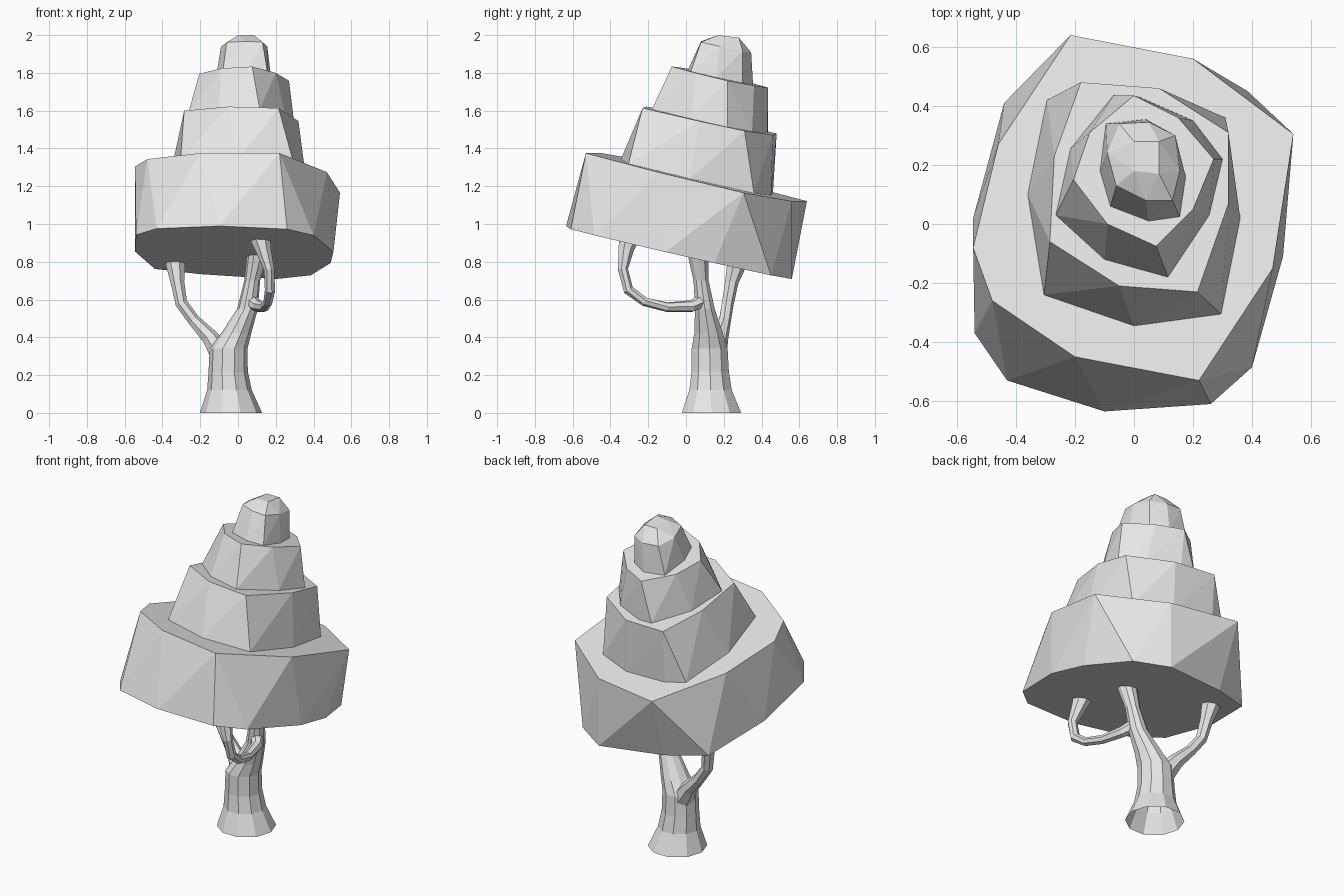
import bpy
import bmesh
import math
from mathutils import Vector

default_cube = bpy.data.objects.get("Cube")
if default_cube:
    bpy.data.objects.remove(default_cube, do_unlink=True)

# One pale grey for the whole tree
grey = bpy.data.materials.new("pale_grey")
grey.use_nodes = True
grey.diffuse_color = (0.8, 0.8, 0.8, 1)
grey.node_tree.nodes["Principled BSDF"].inputs["Base Color"].default_value = grey.diffuse_color


def finish(bm, name):
    """Turn the bmesh into a flat shaded object."""
    bmesh.ops.recalc_face_normals(bm, faces=bm.faces)
    mesh = bpy.data.meshes.new(name)
    bm.to_mesh(mesh)
    bm.free()
    mesh.materials.append(grey)
    tree_part = bpy.data.objects.new(name, mesh)
    bpy.context.collection.objects.link(tree_part)
    return tree_part


def on_plane(outline, plane):
    """Lift a flat outline onto a tilted plane (height, x slope, y slope)."""
    height, slope_x, slope_y = plane
    return [Vector((x, y, height + slope_x * x + slope_y * y)) for x, y in outline]


def faceted_tier(name, *rings):
    """Wrap (outline, plane) rings in one faceted convex solid."""
    bm = bmesh.new()
    for outline, plane in rings:
        for point in on_plane(outline, plane):
            bm.verts.new(point)
    hull = bmesh.ops.convex_hull(bm, input=bm.verts)
    loose = {v for v in hull["geom_interior"] if isinstance(v, bmesh.types.BMVert)}
    bmesh.ops.delete(bm, geom=list(loose), context="VERTS")
    bmesh.ops.dissolve_limit(bm, angle_limit=math.radians(1),
                             verts=bm.verts, edges=bm.edges)
    return finish(bm, name)


def tapered_limb(name, path, sides, level=False):
    """Sweep a polygon along (x, y, z, radius) points; the start stays open."""
    bm = bmesh.new()
    points = [Vector(p[:3]) for p in path]
    rings = []
    for i, point in enumerate(points):
        before, after = points[max(i - 1, 0)], points[min(i + 1, len(points) - 1)]
        along = Vector((0, 0, 1)) if level else (after - before).normalized()
        # A fixed reference keeps neighbouring rings from twisting
        reference = Vector((1, 0, 0)) if level else Vector((0.8, 0.6, 0))
        across = (reference - along * reference.dot(along)).normalized()
        other = along.cross(across)
        ring = []
        for k in range(sides):
            angle = math.tau * k / sides
            offset = across * math.cos(angle) + other * math.sin(angle)
            ring.append(bm.verts.new(point + offset * path[i][3]))
        rings.append(ring)
    for lower, upper in zip(rings, rings[1:]):
        for k in range(sides):
            n = (k + 1) % sides
            bm.faces.new((lower[k], lower[n], upper[n], upper[k]))
    bm.faces.new(rings[-1])
    return finish(bm, name)


# Tilted planes between the foliage tiers, from the underside up
underside = (0.842, -0.03, -0.227)
first_top = (1.261, -0.045, -0.234)
second_top = (1.574, -0.045, -0.215)
third_top = (1.82, -0.045, -0.225)
crown_shoulder = (1.987, -0.05, -0.22)
crown_peak = (2.02, 0, -0.12)

# Broad lowest tier
faceted_tier(
    "foliage_lowest_tier",
    ([(-0.54, -0.37), (-0.43, -0.53), (-0.1, -0.635), (0.26, -0.61),
      (0.4, -0.485), (0.505, -0.11), (0.49, 0.15), (0.385, 0.45),
      (0.2, 0.56), (-0.2, 0.5), (-0.44, 0.41), (-0.545, 0.02)], underside),
    ([(-0.215, 0.64), (0.2, 0.56), (0.54, 0.305), (0.47, -0.15),
      (0.22, -0.53), (-0.2, -0.45), (-0.48, -0.26), (-0.545, -0.08),
      (-0.46, 0.27)], first_top),
)

# Second tier
faceted_tier(
    "foliage_second_tier",
    ([(-0.18, 0.46), (0.09, 0.45), (0.31, 0.36), (0.36, 0.02),
      (0.295, -0.305), (0, -0.345), (-0.305, -0.24), (-0.36, 0.1),
      (-0.295, 0.42)], first_top),
    ([(0.215, -0.23), (-0.05, -0.21), (-0.285, -0.06), (-0.27, 0.23),
      (-0.18, 0.48), (0.085, 0.46), (0.32, 0.31), (0.32, 0.07)], second_top),
)

# Third tier
faceted_tier(
    "foliage_third_tier",
    ([(-0.07, 0.435), (0.02, 0.43), (0.2, 0.35), (0.3, 0.22),
      (0.255, 0.03), (0.115, -0.18), (-0.1, -0.12), (-0.265, 0.03),
      (-0.215, 0.255)], second_top),
    ([(-0.205, 0.15), (-0.09, 0), (0.075, -0.075), (0.2, 0.05),
      (0.27, 0.22), (0.15, 0.36), (0, 0.435), (-0.15, 0.31)], third_top),
)

# Small rounded crown
faceted_tier(
    "foliage_crown",
    ([(0.155, 0.025), (0.05, 0.01), (-0.08, 0.06), (-0.115, 0.18),
      (-0.095, 0.34), (0.04, 0.355), (0.14, 0.3), (0.175, 0.16)], third_top),
    ([(-0.06, 0.13), (0.04, 0.08), (0.13, 0.08), (0.155, 0.18),
      (0.14, 0.3), (0.05, 0.345), (-0.05, 0.34), (-0.09, 0.24)], crown_shoulder),
    ([(0, 0.18), (0.085, 0.17), (0.085, 0.28), (0, 0.28)], crown_peak),
)

# Trunk with a flared foot, leaning up into the foliage
tapered_limb("trunk", [
    (-0.037, 0.135, 0, 0.165), (-0.045, 0.13, 0.12, 0.118),
    (-0.052, 0.128, 0.22, 0.104), (-0.05, 0.125, 0.34, 0.1),
    (-0.01, 0.12, 0.42, 0.08), (0.05, 0.1, 0.55, 0.055),
    (0.075, 0.08, 0.7, 0.042), (0.1, 0.065, 0.82, 0.055),
    (0.1, 0.06, 0.88, 0.06)], sides=10, level=True)

# Branch rising to the right
tapered_limb("right_branch", [
    (-0.08, 0.15, 0.3, 0.065), (-0.15, 0.18, 0.4, 0.045),
    (-0.235, 0.205, 0.49, 0.033), (-0.3, 0.22, 0.58, 0.033),
    (-0.32, 0.24, 0.69, 0.037), (-0.33, 0.265, 0.78, 0.052),
    (-0.33, 0.27, 0.83, 0.055)], sides=7)

# Branch sweeping forward and hooking upward
tapered_limb("front_branch", [
    (0.06, 0.1, 0.6, 0.04), (0.105, 0.03, 0.565, 0.032),
    (0.14, -0.1, 0.56, 0.026), (0.16, -0.22, 0.59, 0.025),
    (0.17, -0.305, 0.65, 0.028), (0.165, -0.335, 0.76, 0.028),
    (0.135, -0.32, 0.86, 0.042), (0.115, -0.3, 0.94, 0.06)], sides=7)
